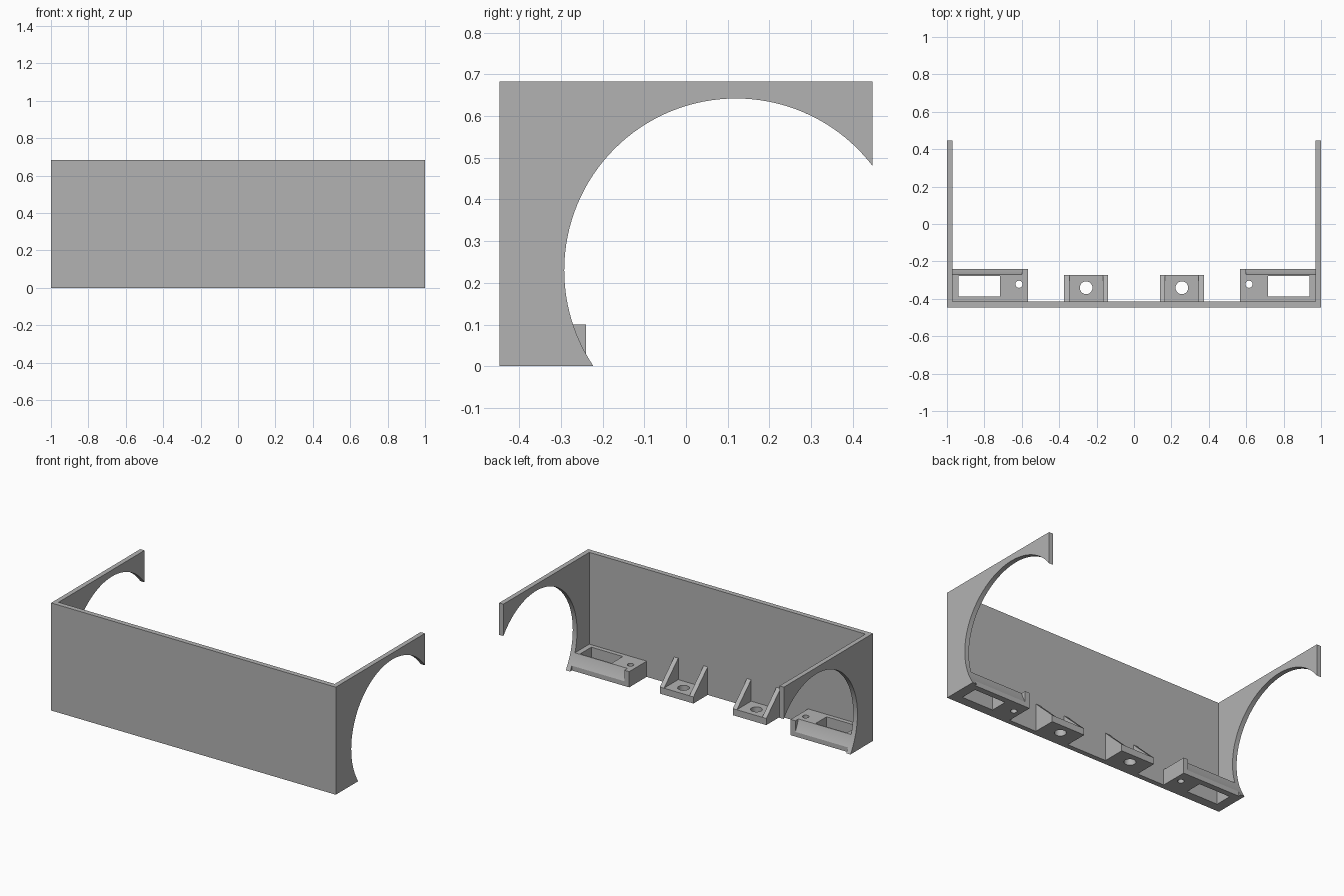
import bpy, bmesh, math
from mathutils import Matrix, Vector

cube = bpy.data.objects.get("Cube")
if cube:
    bpy.data.objects.remove(cube, do_unlink=True)

grey = bpy.data.materials.new("plain grey")
grey.use_nodes = True
colour = (0.45, 0.45, 0.45, 1)
grey.diffuse_color = colour
grey.node_tree.nodes["Principled BSDF"].inputs["Base Color"].default_value = colour

# Overall sizes
HALF_Y, HEIGHT = 0.447, 0.683
INNER_X, INNER_Y = 0.97, -0.415
ARCH_Y, ARCH_Z, ARCH_R = 0.12, 0.23, 0.412


def finish(name, bm):
    bmesh.ops.recalc_face_normals(bm, faces=bm.faces)
    mesh = bpy.data.meshes.new(name)
    bm.to_mesh(mesh)
    bm.free()
    mesh.materials.append(grey)
    obj = bpy.data.objects.new(name, mesh)
    bpy.context.collection.objects.link(obj)
    return obj


def box(name, x, y, z):
    bm = bmesh.new()
    bmesh.ops.create_cube(bm, size=1)
    for v in bm.verts:
        v.co = Vector([(r[0] + r[1]) / 2 + c * (r[1] - r[0]) for r, c in zip((x, y, z), v.co)])
    return finish(name, bm)


def cylinder(name, centre, radius, length, axis="Z", sides=48):
    bm = bmesh.new()
    turn = Matrix.Rotation(math.pi / 2, 4, "Y") if axis == "X" else Matrix()
    bmesh.ops.create_cone(bm, cap_ends=True, segments=sides, radius1=radius,
                          radius2=radius, depth=length,
                          matrix=Matrix.Translation(centre) @ turn)
    return finish(name, bm)


def side_profile(name, points, x0, x1):
    """Extrude a (y, z) outline from x0 to x1."""
    bm = bmesh.new()
    face = bm.faces.new([bm.verts.new((x0, y, z)) for y, z in points])
    new = bmesh.ops.extrude_face_region(bm, geom=[face])["geom"]
    bmesh.ops.translate(bm, vec=(x1 - x0, 0, 0),
                        verts=[v for v in new if isinstance(v, bmesh.types.BMVert)])
    return finish(name, bm)


def apply(obj, kind, **settings):
    bpy.ops.object.select_all(action="DESELECT")
    bpy.context.view_layer.objects.active = obj
    obj.select_set(True)
    mod = obj.modifiers.new(kind, kind)
    for key, value in settings.items():
        setattr(mod, key, value)
    bpy.ops.object.modifier_apply(modifier=mod.name)


def boolean(obj, operation, *others):
    for other in others:
        apply(obj, "BOOLEAN", object=other, operation=operation, solver="EXACT")
        bpy.data.objects.remove(other, do_unlink=True)


def smooth(obj, mirror=True):
    if mirror:
        apply(obj, "MIRROR", use_mirror_merge=False)
    bpy.ops.object.select_all(action="DESELECT")
    bpy.context.view_layer.objects.active = obj
    obj.select_set(True)
    bpy.ops.object.shade_smooth_by_angle(angle=math.radians(25))


# Three-sided shell with a round arch through both side walls
shell = box("shell", (-1, 1), (-HALF_Y, HALF_Y), (0, HEIGHT))
boolean(shell, "DIFFERENCE",
        box("inside_cutter", (-INNER_X, INNER_X), (INNER_Y, 1), (-1, 1)),
        cylinder("arch_cutter", (0, ARCH_Y, ARCH_Z), ARCH_R, 3, "X", 128))
smooth(shell, mirror=False)

# Corner blocks: slot, screw hole and scooped back edge
block = box("corner_block", (0.567, INNER_X), (INNER_Y, -0.24), (0, 0.1))
boolean(block, "DIFFERENCE",
        cylinder("scoop_cutter", (1.1, ARCH_Y, ARCH_Z), ARCH_R, 1, "X", 128),
        box("slot_cutter", (0.716, 0.937), (-0.388, -0.278), (-1, 1)),
        cylinder("screw_cutter", (0.615, -0.322, 0), 0.019, 1))
smooth(block)

# Mounting brackets: drilled foot with a triangular rib on each side
BACK, FOOT = -0.272, 0.042
bracket = box("mounting_bracket", (0.138, 0.374), (INNER_Y, BACK), (0, FOOT))
rib = [(INNER_Y, 0), (BACK, 0), (BACK, FOOT), (INNER_Y, 0.178)]
boolean(bracket, "UNION",
        side_profile("rib", rib, 0.138, 0.167),
        side_profile("rib", rib, 0.345, 0.374))
boolean(bracket, "DIFFERENCE",
        cylinder("bolt_cutter", (0.256, -0.341, 0), 0.034, 1))
smooth(bracket)
